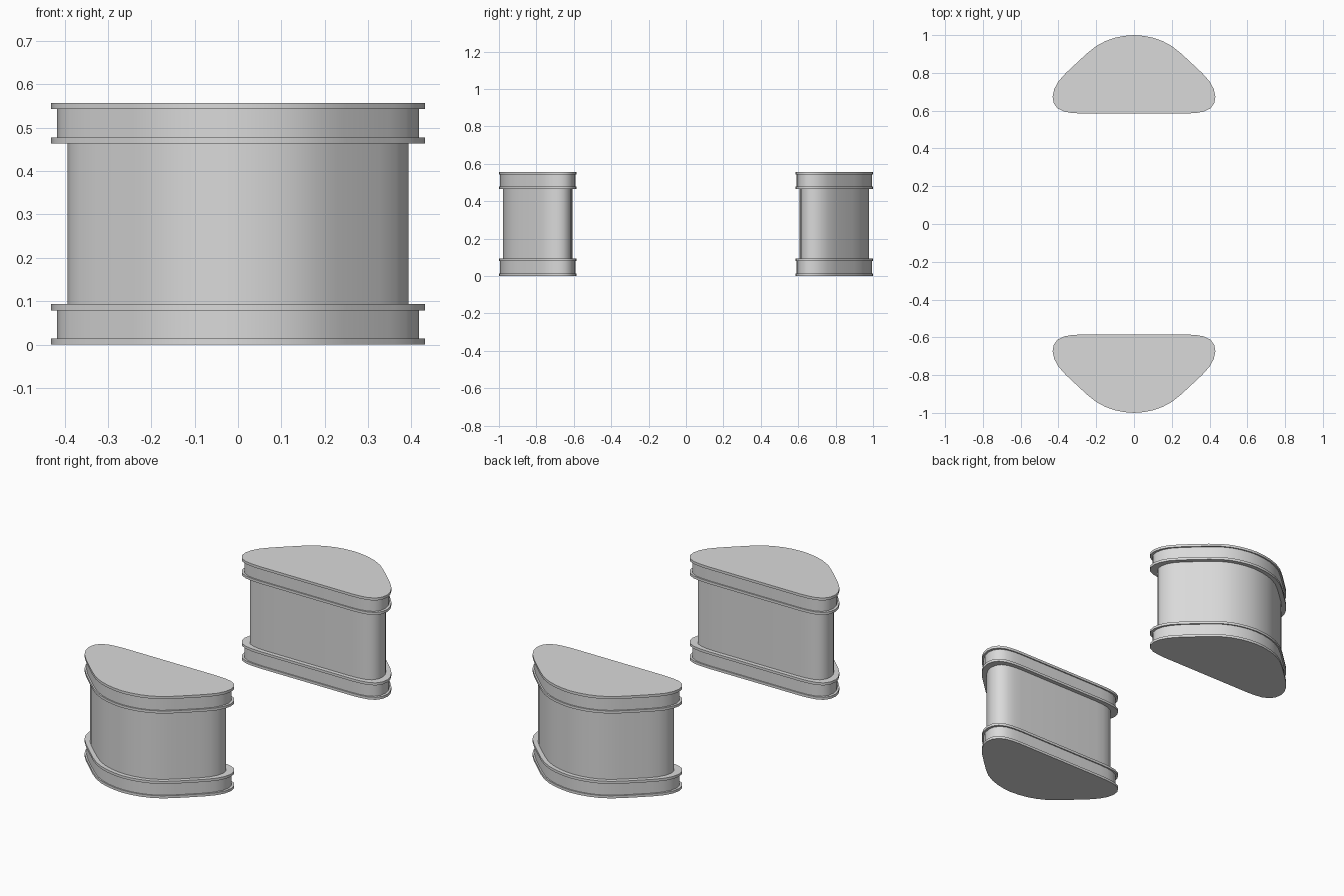
import bpy, bmesh, math

cube = bpy.data.objects.get("Cube")
if cube:
    bpy.data.objects.remove(cube, do_unlink=True)

grey = bpy.data.materials.new("light_grey")
grey.use_nodes = True
COLOUR = (0.7, 0.7, 0.7, 1)
grey.diffuse_color = COLOUR
grey.node_tree.nodes["Principled BSDF"].inputs["Base Color"].default_value = COLOUR

# Half of the rounded bow outline, from the nose round to the flat inner side
HALF = [(0, 1.0), (0.05, 0.996), (0.10, 0.986), (0.15, 0.969), (0.20, 0.942),
        (0.25, 0.902), (0.30, 0.856), (0.36, 0.80), (0.40, 0.755), (0.422, 0.715),
        (0.431, 0.675), (0.425, 0.64), (0.405, 0.612), (0.37, 0.595),
        (0.33, 0.588), (0.28, 0.585)]
OUTLINE = HALF + [(-x, y) for x, y in reversed(HALF[1:])]
MID_Y = 0.792

# Outline scales (x, y) of each kind of layer
FLANGE, BAND, SHAFT = (1, 1), (0.968, 0.968), (0.913, 0.893)
HEIGHT, LIP, TRIM = 0.557, 0.014, 0.093


def loft(name, layers, side, capped):
    """Stack outline rings given as (height, scale) into one skin."""
    bm = bmesh.new()
    rings = [[bm.verts.new((x * s[0], side * (MID_Y + (y - MID_Y) * s[1]), z))
              for x, y in OUTLINE] for z, s in layers]
    n = len(OUTLINE)
    for low, high in zip(rings, rings[1:]):
        for i in range(n):
            j = (i + 1) % n
            bm.faces.new((low[i], low[j], high[j], high[i]))
    if capped:
        bm.faces.new(rings[0])
        bm.faces.new(rings[-1])
        bmesh.ops.recalc_face_normals(bm, faces=bm.faces)
    elif side > 0:
        bmesh.ops.reverse_faces(bm, faces=bm.faces)
    mesh = bpy.data.meshes.new(name)
    bm.to_mesh(mesh)
    bm.free()
    mesh.materials.append(grey)
    obj = bpy.data.objects.new(name, mesh)
    bpy.context.collection.objects.link(obj)
    bpy.ops.object.select_all(action='DESELECT')
    obj.select_set(True)
    bpy.context.view_layer.objects.active = obj
    bpy.ops.object.shade_smooth_by_angle(angle=math.radians(35))


def trim_layers(bottom):
    """Two thin flanges with a recessed band between them."""
    top = bottom + TRIM
    return [(bottom, FLANGE), (bottom + LIP, FLANGE), (bottom + LIP, BAND),
            (top - LIP, BAND), (top - LIP, FLANGE), (top, FLANGE)]


# Two matching pillars, mirrored front to back
for label, side in (("front", -1), ("back", 1)):
    loft(label + "_base_trim", trim_layers(0), side, True)
    loft(label + "_shaft", [(TRIM, SHAFT), (HEIGHT - TRIM, SHAFT)], side, False)
    loft(label + "_top_trim", trim_layers(HEIGHT - TRIM), side, True)

# Make sure every open shaft wall faces outward
for label, side in (("front", -1), ("back", 1)):
    mesh = bpy.data.objects[label + "_shaft"].data
    nose = max(mesh.polygons, key=lambda p: side * p.center.y)
    if nose.normal.y * side < 0:
        mesh.flip_normals()
